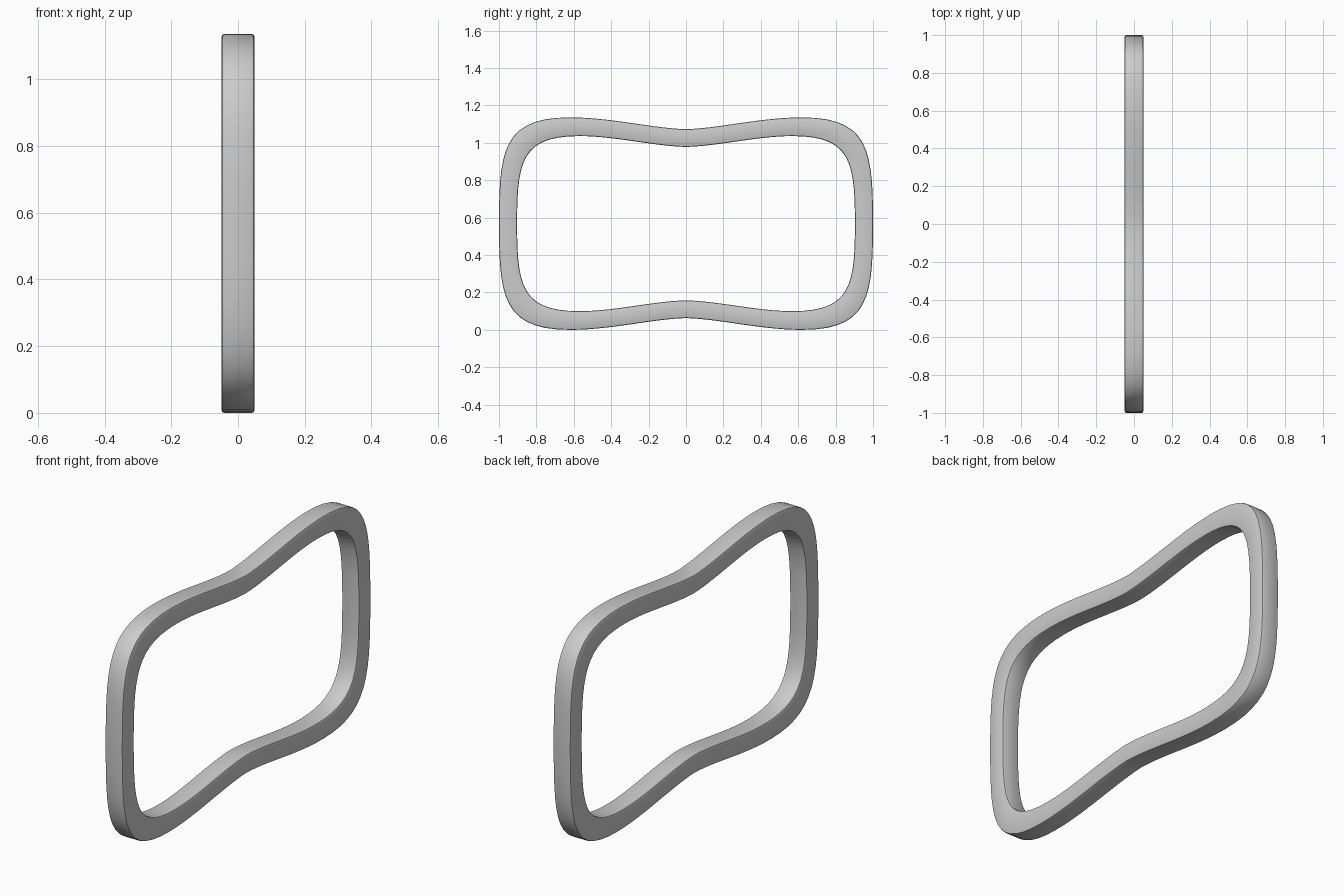
import bpy, bmesh, math
from mathutils import Vector

if "Cube" in bpy.data.objects:
    bpy.data.objects.remove(bpy.data.objects["Cube"])

MID = 0.568      # centre height of the frame
HALF = 0.049     # half depth along x
R = 0.008        # small edge rounding
STEPS = 14       # samples per Bezier segment


def bezier(a, b, c, d, n):
    a, b, c, d = map(Vector, (a, b, c, d))
    return [(1 - t)**3 * a + 3 * (1 - t)**2 * t * b + 3 * (1 - t) * t * t * c + t**3 * d
            for t in (i / n for i in range(n))]


def loop(segments):
    # one quarter (top centre to right side), mirrored into a closed outline
    q = []
    for s in segments:
        q += bezier(*s, STEPS)
    q.append(Vector(segments[-1][3]))
    q = [Vector((p.x, p.y - MID)) for p in q]
    half = q + [Vector((p.x, -p.y)) for p in reversed(q[:-1])]
    full = half + [Vector((-p.x, p.y)) for p in reversed(half[1:-1])]
    return [Vector((0, p.x, p.y + MID)) for p in full]


outer = loop([((0, 1.073), (0.18, 1.078), (0.40, 1.136), (0.62, 1.136)),
              ((0.62, 1.136), (0.98, 1.136), (1.0, 0.96), (1.0, MID))])
inner = loop([((0, 0.978), (0.18, 0.983), (0.38, 1.036), (0.57, 1.036)),
              ((0.57, 1.036), (0.88, 1.036), (0.903, 0.90), (0.903, MID))])

# Rounded rectangular cross-section swept between the two outlines
bm = bmesh.new()
rings = []
for o, i in zip(outer, inner):
    across = o - i
    w = across.length / 2
    across.normalize()
    mid = (o + i) / 2
    ring = []
    for k, (sx, sw) in enumerate(((1, 1), (-1, 1), (-1, -1), (1, -1))):
        for j in range(3):
            a = math.radians(90 * k + 45 * j)
            x = sx * (HALF - R) + R * math.cos(a)
            v = sw * (w - R) + R * math.sin(a)
            ring.append(bm.verts.new(mid + across * v + Vector((x, 0, 0))))
    rings.append(ring)
for r0, r1 in zip(rings, rings[1:] + rings[:1]):
    for k in range(len(r0)):
        n = (k + 1) % len(r0)
        bm.faces.new((r0[k], r0[n], r1[n], r1[k]))
bmesh.ops.recalc_face_normals(bm, faces=bm.faces)

mesh = bpy.data.meshes.new("frame")
bm.to_mesh(mesh)
bm.free()
frame = bpy.data.objects.new("frame", mesh)
bpy.context.collection.objects.link(frame)
bpy.context.view_layer.objects.active = frame
frame.select_set(True)
bpy.ops.object.shade_smooth_by_angle(angle=math.radians(30))
